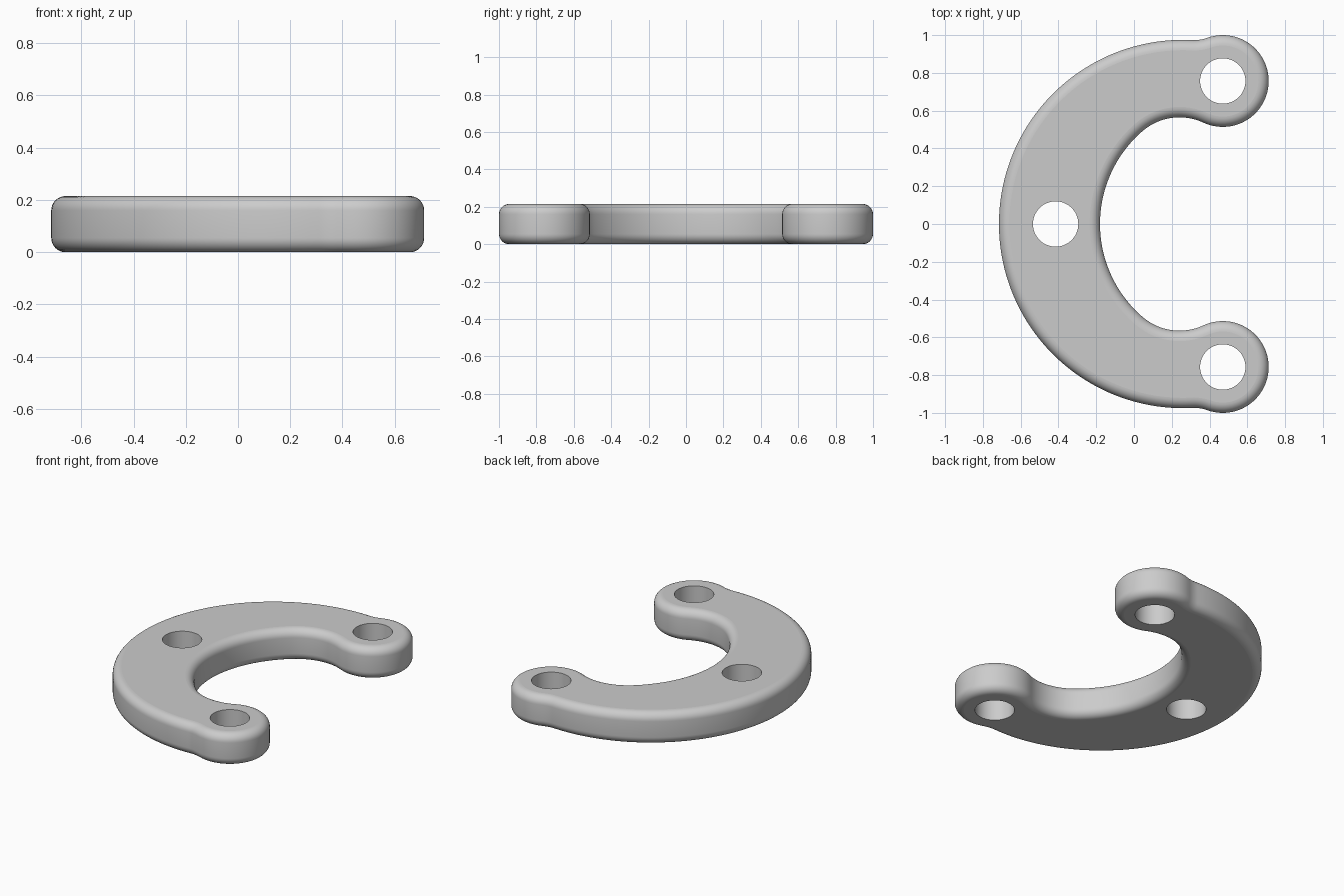
import bpy
import bmesh
import math
from mathutils import Vector

default = bpy.data.objects.get("Cube")
if default:
    bpy.data.objects.remove(default, do_unlink=True)

HEIGHT = 0.215
ROUND = 0.055        # rounding of the outline's top and bottom edges
ROUND_STEPS = 8
HOLE_RADIUS = 0.12
HOLE_SIDES = 64

# Circles that make up the crescent outline
OUTER, OUTER_R = Vector((0.26, 0)), 0.975
INNER, INNER_R = Vector((0.47, 0)), 0.65
LOBE, LOBE_R = Vector((0.47, 0.757)), 0.243
NECK_R, CORNER_R = 0.2, 0.3


def tangent_centre(a, ra, b, rb):
    """Point at distance ra from a and rb from b, on the -x side."""
    axis = b - a
    d = axis.length
    axis.normalize()
    along = (ra * ra - rb * rb + d * d) / (2 * d)
    side = Vector((-axis.y, axis.x))
    return a + axis * along + side * math.sqrt(ra * ra - along * along)


NECK = tangent_centre(OUTER, OUTER_R + NECK_R, LOBE, LOBE_R + NECK_R)
CORNER = tangent_centre(INNER, INNER_R - CORNER_R, LOBE, LOBE_R + CORNER_R)


def heading(a, b):
    return math.atan2(b.y - a.y, b.x - a.x)


def arc(centre, radius, start, end, steps):
    angles = [start + (end - start) * i / steps for i in range(steps)]
    return [centre + radius * Vector((math.cos(t), math.sin(t))) for t in angles]


def outline(inset):
    """Closed crescent outline, moved inward by inset."""
    half = arc(OUTER, OUTER_R - inset, math.pi, heading(OUTER, NECK), 48)
    half += arc(NECK, NECK_R + inset, heading(NECK, OUTER), heading(NECK, LOBE), 8)
    half += arc(LOBE, LOBE_R - inset, heading(LOBE, NECK), heading(LOBE, CORNER), 40)
    half += arc(CORNER, CORNER_R + inset, heading(CORNER, LOBE), heading(INNER, CORNER), 20)
    half += arc(INNER, INNER_R + inset, heading(INNER, CORNER), math.pi, 24)
    half.append(INNER - Vector((INNER_R + inset, 0)))
    return half + [Vector((p.x, -p.y)) for p in reversed(half[1:-1])]


def add_ring(bm, points, z):
    return [bm.verts.new((p.x, p.y, z)) for p in points]


def bridge(bm, low, high):
    for i in range(len(low)):
        j = (i + 1) % len(low)
        bm.faces.new((low[i], low[j], high[j], high[i])).smooth = True


# Rounded outer wall, from the bottom rim to the top rim
bm = bmesh.new()
quarter = [math.pi / 2 * i / ROUND_STEPS for i in range(ROUND_STEPS + 1)]
section = [(ROUND * (1 - math.sin(t)), ROUND * (1 - math.cos(t))) for t in quarter]
section += [(inset, HEIGHT - z) for inset, z in reversed(section)]
rings = [add_ring(bm, outline(inset), z) for inset, z in section]
for low, high in zip(rings, rings[1:]):
    bridge(bm, low, high)
bottom_loops, top_loops = [rings[0]], [rings[-1]]

# Straight bolt holes: one in each lobe and one in the middle
for centre in (LOBE, Vector((LOBE.x, -LOBE.y)), Vector((-0.415, 0))):
    circle = arc(centre, HOLE_RADIUS, 0, math.tau, HOLE_SIDES)
    low, high = add_ring(bm, circle, 0), add_ring(bm, circle, HEIGHT)
    bridge(bm, low, high)
    bottom_loops.append(low)
    top_loops.append(high)

# Flat bottom and top with the holes left open
for loops, up in ((bottom_loops, -1), (top_loops, 1)):
    edges = [bm.edges.get((ring[i - 1], ring[i])) for ring in loops for i in range(len(ring))]
    filled = bmesh.ops.triangle_fill(bm, use_beauty=True, use_dissolve=False,
                                     edges=edges, normal=(0, 0, up))
    for item in filled["geom"]:
        if isinstance(item, bmesh.types.BMFace):
            item.smooth = False
bmesh.ops.recalc_face_normals(bm, faces=bm.faces[:])

mesh = bpy.data.meshes.new("crescent_plate")
bm.to_mesh(mesh)
bm.free()
plate = bpy.data.objects.new("crescent_plate", mesh)
bpy.context.collection.objects.link(plate)

# Plain grey material
grey = bpy.data.materials.new("plain_grey")
grey.use_nodes = True
colour = (0.6, 0.6, 0.6, 1)
grey.diffuse_color = colour
grey.node_tree.nodes["Principled BSDF"].inputs["Base Color"].default_value = colour
mesh.materials.append(grey)
